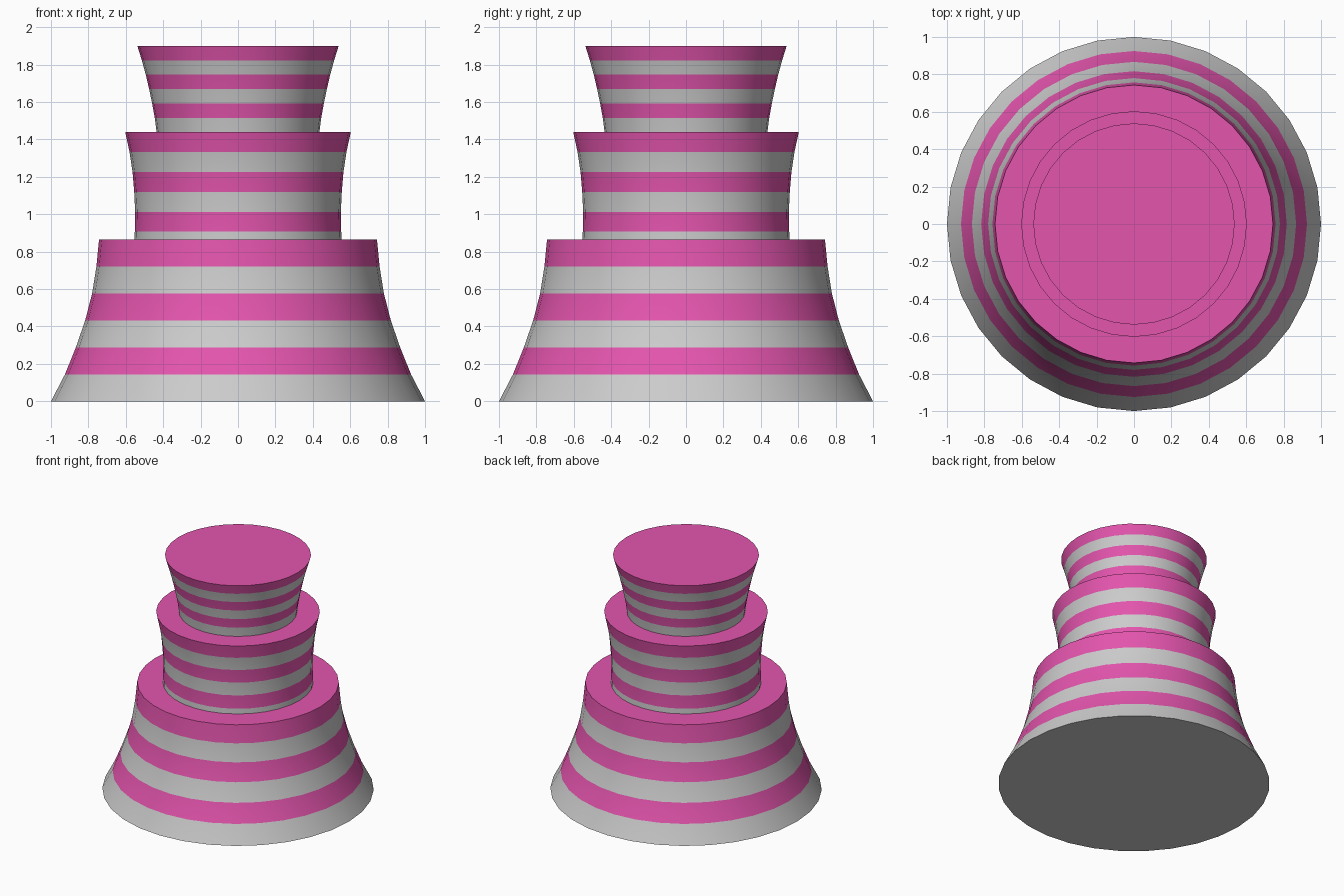
import bpy, bmesh
from math import cos, sin, pi

if "Cube" in bpy.data.objects:
    bpy.data.objects.remove(bpy.data.objects["Cube"])

SIDES = 32


def material(name, colour):
    m = bpy.data.materials.new(name)
    m.diffuse_color = (*colour, 1)
    m.use_nodes = True
    m.node_tree.nodes["Principled BSDF"].inputs["Base Color"].default_value = m.diffuse_color
    return m


grey = material("grey", (0.8, 0.8, 0.8))
pink = material("pink", (0.77, 0.09, 0.42))


def striped_tier(name, z0, z1, radii):
    """Turned tier with evenly spaced stripes, grey at the bottom, pink on top."""
    bm = bmesh.new()
    bands = len(radii) - 1
    rings = []
    for i, r in enumerate(radii):
        z = z0 + (z1 - z0) * i / bands
        rings.append([bm.verts.new((r * cos(2 * pi * k / SIDES),
                                    r * sin(2 * pi * k / SIDES), z))
                      for k in range(SIDES)])
    for i in range(bands):
        lo, hi = rings[i], rings[i + 1]
        for k in range(SIDES):
            n = (k + 1) % SIDES
            f = bm.faces.new((lo[k], lo[n], hi[n], hi[k]))
            f.material_index = i % 2
    bm.faces.new(rings[0][::-1])
    bm.faces.new(rings[-1]).material_index = 1
    mesh = bpy.data.meshes.new(name)
    bm.to_mesh(mesh)
    bm.free()
    mesh.materials.append(grey)
    mesh.materials.append(pink)
    ob = bpy.data.objects.new(name, mesh)
    bpy.context.collection.objects.link(ob)
    bpy.ops.object.select_all(action='DESELECT')
    ob.select_set(True)
    bpy.context.view_layer.objects.active = ob
    bpy.ops.object.shade_smooth_by_angle()


# Flared base, waisted middle (its foot sunk into the base) and widening top
striped_tier("bottom_tier", 0, 0.865, (1.0, 0.925, 0.867, 0.817, 0.78, 0.757, 0.743))
striped_tier("middle_tier", 0.80, 1.44, (0.557, 0.552, 0.55, 0.555, 0.564, 0.58, 0.603))
striped_tier("top_tier", 1.438, 1.90, (0.435, 0.445, 0.459, 0.475, 0.493, 0.514, 0.538))
